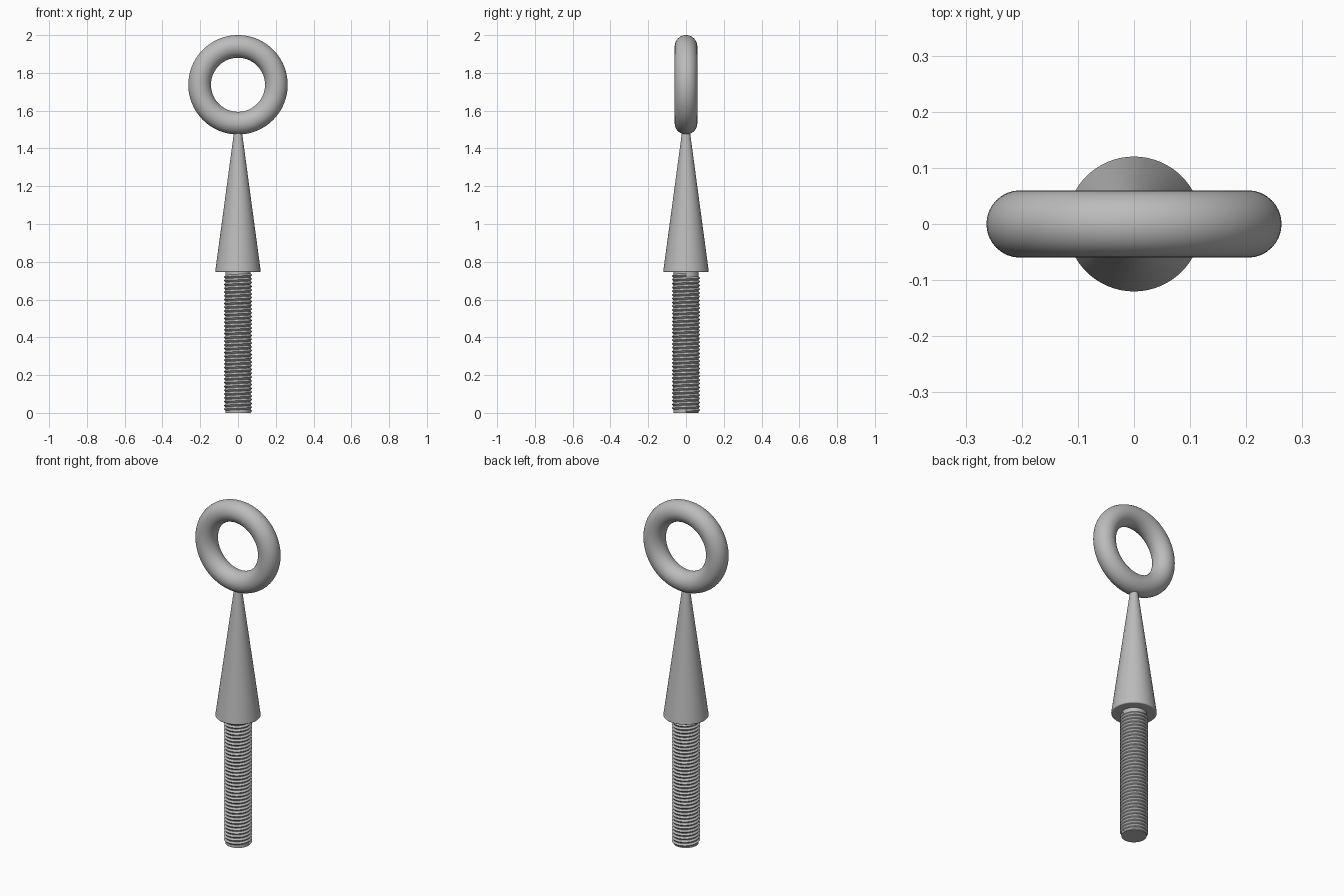
import bpy
import bmesh
import math

old = bpy.data.objects.get("Cube")
if old:
    bpy.data.objects.remove(old, do_unlink=True)

steel = bpy.data.materials.new("grey steel")
steel.use_nodes = True
GREY = (0.5, 0.5, 0.5, 1)
steel.diffuse_color = GREY
steel.node_tree.nodes["Principled BSDF"].inputs["Base Color"].default_value = GREY

SHANK_TOP = 0.745
PITCH = 0.02


def finish(obj, name, smooth=True):
    obj.name = name
    obj.data.materials.append(steel)
    if smooth:
        bpy.ops.object.shade_smooth_by_angle(angle=math.radians(35))
    return obj


# Ring standing upright, facing front
bpy.ops.mesh.primitive_torus_add(
    major_radius=0.203, minor_radius=0.06, major_segments=96, minor_segments=32,
    location=(0, 0, 1.737), rotation=(math.pi / 2, 0, 0))
finish(bpy.context.object, "ring")

# Tapered neck with a slightly softened lower rim
bpy.ops.mesh.primitive_cone_add(
    vertices=64, radius1=0.121, radius2=0.018, depth=0.765,
    location=(0, 0, SHANK_TOP + 0.765 / 2))
neck = finish(bpy.context.object, "tapered_neck")
bevel = neck.modifiers.new("soft rim", "BEVEL")
bevel.width = 0.006
bevel.segments = 3
bevel.limit_method = "ANGLE"

# Solid core of the threaded shank
bpy.ops.mesh.primitive_cylinder_add(
    vertices=48, radius=0.067, depth=SHANK_TOP + 0.01,
    location=(0, 0, (SHANK_TOP + 0.01) / 2))
finish(bpy.context.object, "shank_core")

# Helical thread: one V-shaped tooth swept up the shank
bm = bmesh.new()
tooth = [bm.verts.new(p) for p in
         [(0.066, 0, 0), (0.075, 0, PITCH / 2), (0.066, 0, PITCH)]]
for a, b in zip(tooth, tooth[1:]):
    bm.edges.new((a, b))
turns = int(SHANK_TOP / PITCH) - 1
steps = turns * 40
bmesh.ops.spin(bm, geom=bm.verts[:] + bm.edges[:], cent=(0, 0, 0), axis=(0, 0, 1),
               dvec=(0, 0, turns * PITCH / steps), angle=turns * math.tau, steps=steps)
bmesh.ops.remove_doubles(bm, verts=bm.verts[:], dist=0.0005)
# Turn every face outwards
for f in bm.faces:
    f.normal_update()
    c = f.calc_center_median()
    if f.normal.x * c.x + f.normal.y * c.y < 0:
        f.normal_flip()
mesh = bpy.data.meshes.new("thread")
bm.to_mesh(mesh)
bm.free()
thread = bpy.data.objects.new("thread", mesh)
bpy.context.collection.objects.link(thread)
bpy.ops.object.select_all(action="DESELECT")
thread.select_set(True)
bpy.context.view_layer.objects.active = thread
finish(thread, "thread")
